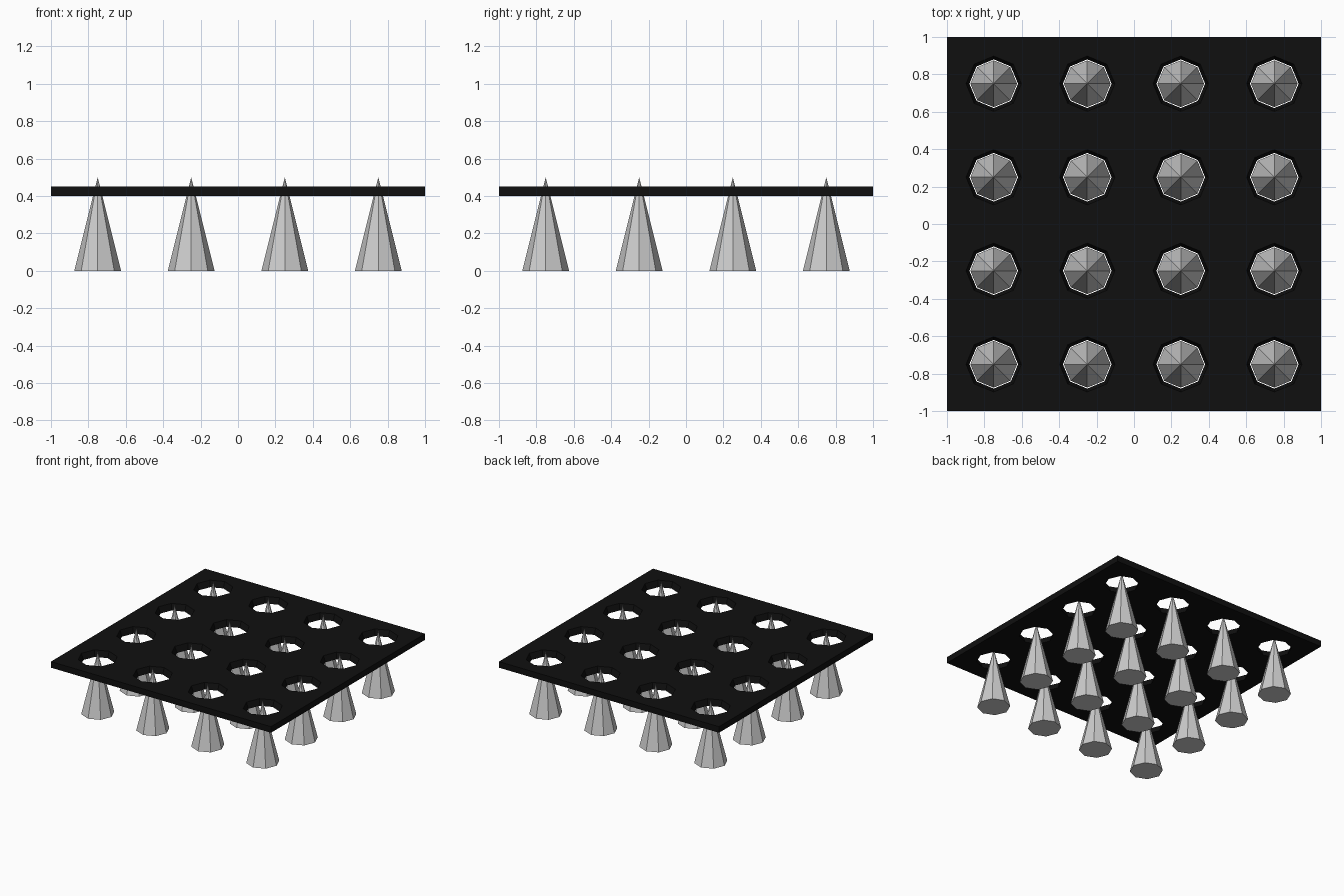
import bpy, bmesh, math

if "Cube" in bpy.data.objects:
    bpy.data.objects.remove(bpy.data.objects["Cube"])

CENTRES = [-0.75, -0.25, 0.25, 0.75]

# Eight-sided spikes
for i, x in enumerate(CENTRES):
    for j, y in enumerate(CENTRES):
        bm = bmesh.new()
        bmesh.ops.create_cone(bm, cap_ends=True, segments=8,
                              radius1=0.125, radius2=0, depth=0.5)
        # Put one corner exactly on the x axis
        for v in bm.verts:
            v.co.z += 0.25
            r = math.hypot(v.co.x, v.co.y)
            if r > 0.01:
                a = round(math.atan2(v.co.y, v.co.x) / (math.pi / 4)) * math.pi / 4
                v.co.x, v.co.y = r * math.cos(a), r * math.sin(a)
        me = bpy.data.meshes.new("spike")
        bm.to_mesh(me)
        bm.free()
        ob = bpy.data.objects.new(f"spike_{i}_{j}", me)
        ob.location = (x, y, 0)
        bpy.context.collection.objects.link(ob)

# Perforated plate: square cells, each with an octagonal tapered hole
Z0, Z1, R0, R1, H = 0.40, 0.45, 0.13, 0.148, 0.25
bm = bmesh.new()
for x in CENTRES:
    for y in CENTRES:
        rings = []
        for z, r in ((Z0, 0), (Z0, R0), (Z1, R1), (Z1, 0)):
            ring = []
            for k in range(8):
                c, s = math.cos(k * math.pi / 4), math.sin(k * math.pi / 4)
                m = r if r else H / max(abs(c), abs(s))
                ring.append(bm.verts.new((x + m * c, y + m * s, z)))
            rings.append(ring)
        for a, b in zip(rings, rings[1:]):
            for k in range(8):
                n = (k + 1) % 8
                bm.faces.new((a[k], a[n], b[n], b[k]))
bmesh.ops.remove_doubles(bm, verts=bm.verts, dist=0.001)

# Outer rim
for e in [e for e in bm.edges if e.is_boundary and e.verts[0].co.z < 0.42]:
    ends = list(e.verts)
    tops = [next(v for v in bm.verts if v.co.z > 0.42
                 and (v.co.xy - w.co.xy).length < 0.001) for w in ends]
    bm.faces.new((ends[0], ends[1], tops[1], tops[0]))
bmesh.ops.recalc_face_normals(bm, faces=bm.faces)
me = bpy.data.meshes.new("perforated_plate")
bm.to_mesh(me)
bm.free()
plate = bpy.data.objects.new("perforated_plate", me)
bpy.context.collection.objects.link(plate)
black = bpy.data.materials.new("black")
black.diffuse_color = (0.005, 0.005, 0.005, 1)
black.use_nodes = True
black.node_tree.nodes["Principled BSDF"].inputs["Base Color"].default_value = black.diffuse_color
me.materials.append(black)
